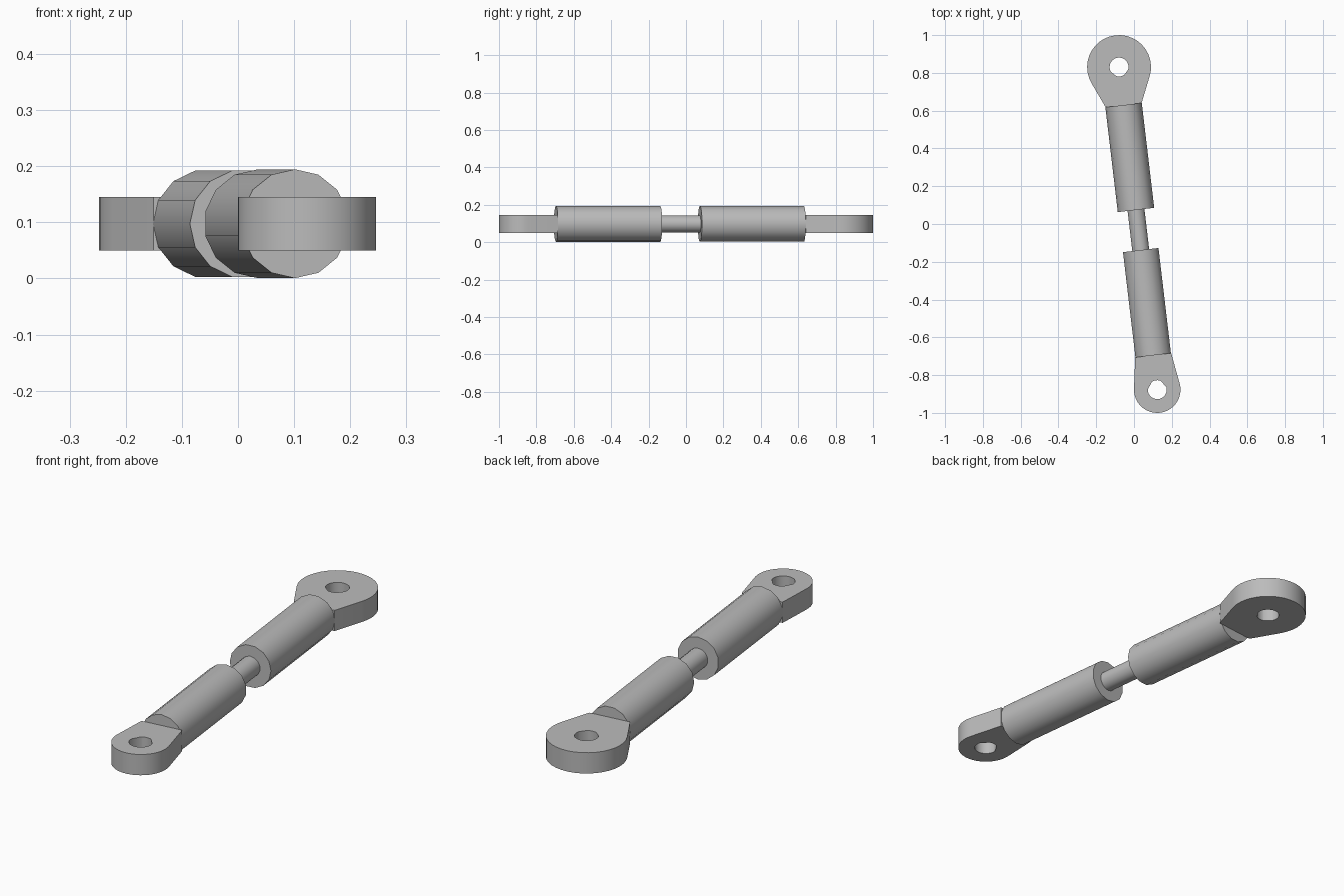
import bpy, bmesh
from math import sin, cos, pi, hypot, atan2, acos, radians
from mathutils import Matrix, Vector

cube = bpy.data.objects.get("Cube")
if cube:
    bpy.data.objects.remove(cube, do_unlink=True)

# Single grey metal
metal = bpy.data.materials.new("grey_metal")
metal.use_nodes = True
GREY = (0.5, 0.5, 0.5, 1)
metal.diffuse_color = GREY
metal.node_tree.nodes["Principled BSDF"].inputs["Base Color"].default_value = GREY

# The strut lies along a line between the two pin holes
FRONT_PIN = Vector((0.123, -0.877, 0.0975))
REAR_PIN = Vector((-0.079, 0.831, 0.0975))
AXIS = REAR_PIN - FRONT_PIN
LENGTH = AXIS.length
PLACE = Matrix.Translation(FRONT_PIN) @ Matrix.Rotation(atan2(-AXIS.x, AXIS.y), 4, 'Z')
THICK = 0.0475
PIN_R = 0.05


def finish(bm, name, matrix):
    bmesh.ops.recalc_face_normals(bm, faces=bm.faces)
    mesh = bpy.data.meshes.new(name)
    bm.to_mesh(mesh)
    bm.free()
    mesh.materials.append(metal)
    obj = bpy.data.objects.new(name, mesh)
    bpy.context.collection.objects.link(obj)
    obj.matrix_world = matrix
    bpy.ops.object.select_all(action='DESELECT')
    obj.select_set(True)
    bpy.context.view_layer.objects.active = obj
    bpy.ops.object.shade_smooth_by_angle(angle=radians(35))


def cylinder(name, radius, start, end, turn=0.0, sides=14):
    """Prism along the strut; turn shifts the corners by part of a side."""
    bm = bmesh.new()
    ring = []
    for i in range(sides):
        a = 2 * pi * (i + turn) / sides
        ring.append(bm.verts.new((radius * sin(a), start, radius * cos(a))))
    face = bm.faces.new(ring)
    bm.normal_update()
    out = bmesh.ops.extrude_face_region(bm, geom=[face], use_keep_orig=True)
    moved = [v for v in out["geom"] if isinstance(v, bmesh.types.BMVert)]
    bmesh.ops.translate(bm, verts=moved, vec=(0, end - start, 0))
    finish(bm, name, PLACE)


def lug(name, radius, half_base, reach, matrix, arc=22, base=6):
    """Flat eye: round head tangent to two sides that meet the barrel end."""
    tangent = atan2(half_base, reach) + acos(radius / hypot(half_base, reach))
    outline = []
    for i in range(arc + 1):
        a = tangent + (2 * pi - 2 * tangent) * i / arc
        outline.append((radius * sin(a), radius * cos(a)))
    for i in range(base + 1):
        outline.append((half_base * (2 * i / base - 1), reach))
    bm = bmesh.new()
    loops = []
    for z in (-THICK, THICK):
        loops.append([bm.verts.new((x, y, z)) for x, y in outline])
        loops.append([bm.verts.new((PIN_R * x / hypot(x, y), PIN_R * y / hypot(x, y), z))
                      for x, y in outline])
    low_out, low_in, top_out, top_in = loops
    n = len(outline)
    # Bottom, hole wall, top and outer wall
    for a, b in ((low_out, low_in), (low_in, top_in), (top_in, top_out), (top_out, low_out)):
        for i in range(n):
            j = (i + 1) % n
            bm.faces.new((a[i], a[j], b[j], b[i]))
    finish(bm, name, matrix)


# Barrels and the rod between them
FRONT_END, REAR_END = 0.183, 1.517
cylinder("front_barrel", 0.097, FRONT_END, 0.744)
cylinder("rear_barrel", 0.097, 0.958, REAR_END, turn=0.5)
cylinder("rod", 0.046, 0.7, 1.0)

# Eyes at both ends
lug("front_lug", 0.123, 0.096, FRONT_END, PLACE)
lug("rear_lug", 0.169, 0.096, LENGTH - REAR_END,
    PLACE @ Matrix.Translation((0, LENGTH, 0)) @ Matrix.Rotation(pi, 4, 'Z'))
